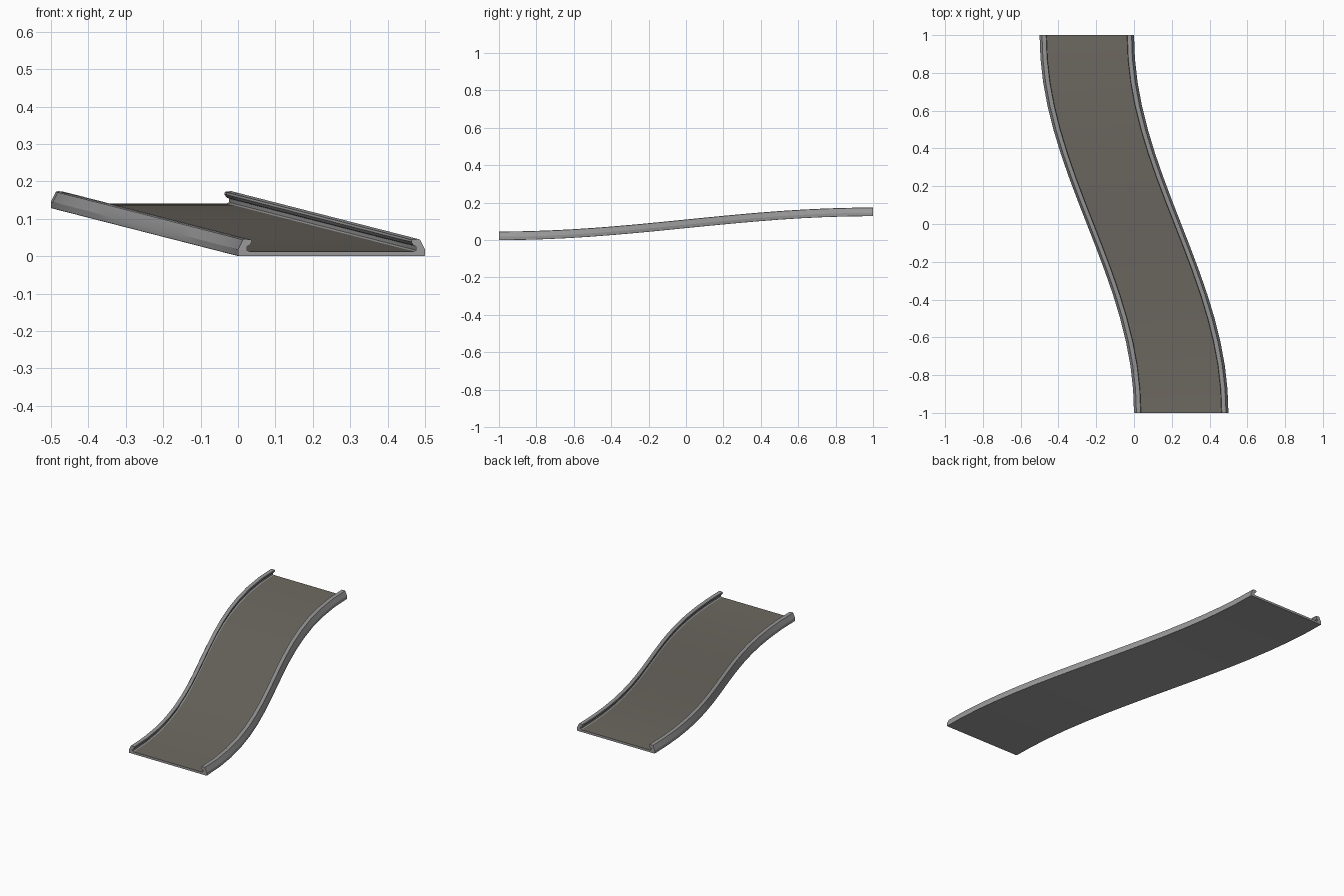
import bpy, math

if "Cube" in bpy.data.objects:
    bpy.data.objects.remove(bpy.data.objects["Cube"])

SEG = 16
RISE = 0.128


def material(name, rgb):
    m = bpy.data.materials.new(name)
    m.diffuse_color = (*rgb, 1)
    m.use_nodes = True
    m.node_tree.nodes["Principled BSDF"].inputs["Base Color"].default_value = m.diffuse_color
    return m


grey = material("rail grey", (0.32, 0.32, 0.32))
asphalt = material("warm asphalt", (0.155, 0.14, 0.12))


def sweep(name, profile, mats, road_edge=None):
    """Shear a closed cross-section (x, z) along the S-bend and the climb."""
    n = len(profile)
    verts, faces = [], []
    for i in range(SEG + 1):
        y = -1 + 2 * i / SEG
        s = math.sin(math.pi / 2 * y)
        for x, z in profile:
            verts.append((x - 0.25 * s, y, z + RISE * (s + 1) / 2))
    for i in range(SEG):
        for j in range(n):
            k = (j + 1) % n
            faces.append((i * n + j, i * n + k, (i + 1) * n + k, (i + 1) * n + j))
    faces.append(tuple(reversed(range(n))))
    faces.append(tuple(SEG * n + j for j in range(n)))
    me = bpy.data.meshes.new(name)
    me.from_pydata(verts, [], faces)
    for m in mats:
        me.materials.append(m)
    # upper face of the deck carries the road colour
    if road_edge is not None:
        for i in range(SEG):
            me.polygons[i * n + road_edge].material_index = 1
    me.flip_normals()
    ob = bpy.data.objects.new(name, me)
    bpy.context.collection.objects.link(ob)
    bpy.ops.object.select_all(action='DESELECT')
    bpy.context.view_layer.objects.active = ob
    ob.select_set(True)
    bpy.ops.object.mode_set(mode='EDIT')
    bpy.ops.mesh.select_all(action='SELECT')
    bpy.ops.mesh.normals_make_consistent(inside=False)
    bpy.ops.object.mode_set(mode='OBJECT')
    bpy.ops.object.shade_smooth_by_angle(angle=math.radians(25))
    return ob


# Road deck: grey slab with asphalt top
sweep("road_deck", [(-0.2485, 0), (0.2485, 0), (0.235, 0.013), (-0.235, 0.013)],
      [grey, asphalt], road_edge=2)

# Side rails: leaning outer face with an inward lip on top
rail = [(0.25, 0.001), (0.25, 0.018), (0.237, 0.044), (0.231, 0.046), (0.215, 0.044),
        (0.213, 0.038), (0.219, 0.029), (0.226, 0.026), (0.226, 0.016),
        (0.217, 0.012), (0.226, 0.004)]
sweep("right_rail", rail, [grey])
sweep("left_rail", [(-x, z) for x, z in rail], [grey])
